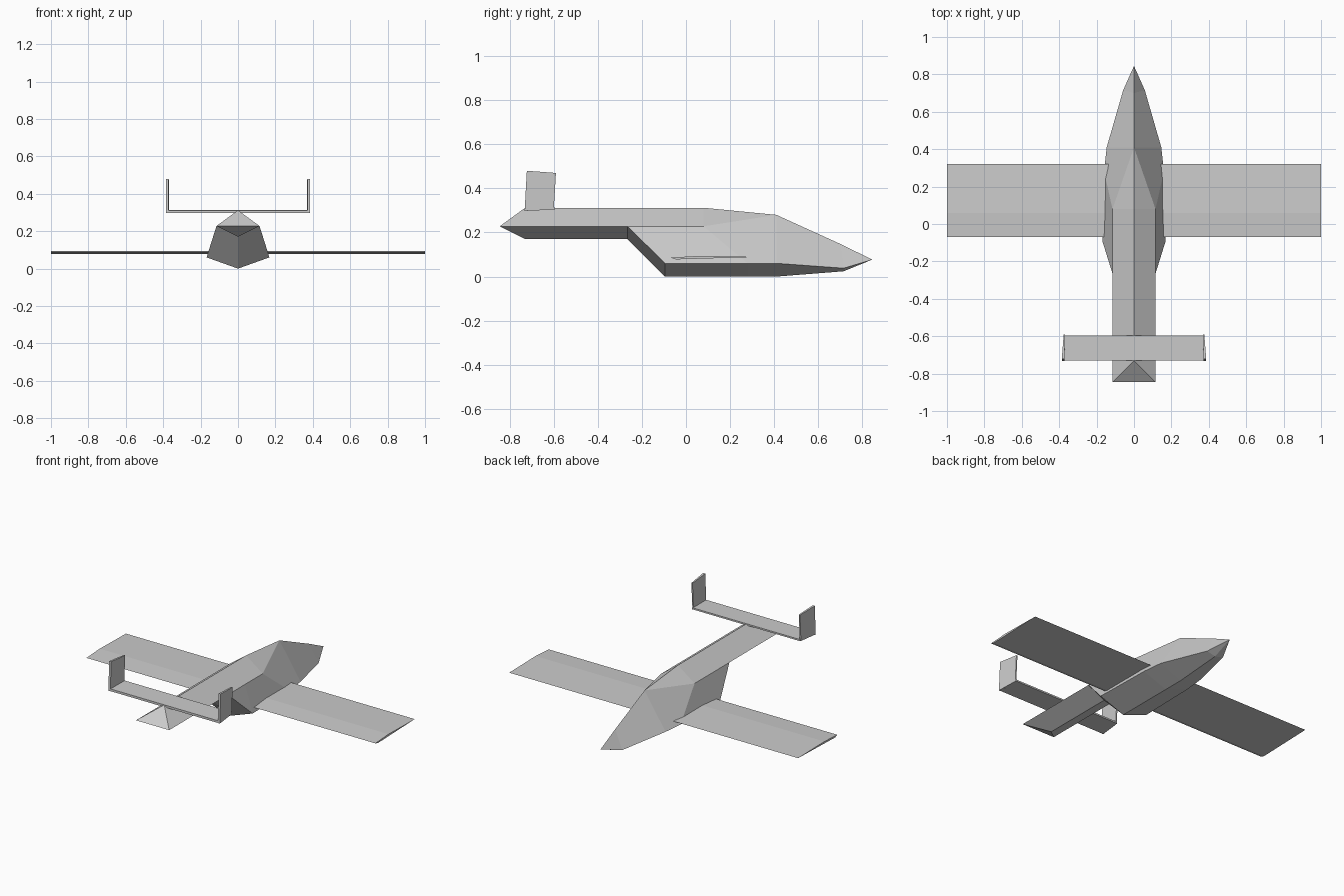
import bpy, bmesh

if "Cube" in bpy.data.objects:
    bpy.data.objects.remove(bpy.data.objects["Cube"])


def loft(name, rings, mirror=False):
    """Skin a closed solid through matching rings of points."""
    bm = bmesh.new()
    loops = [[bm.verts.new(p) for p in r] for r in rings]
    n = len(loops[0])
    for a, b in zip(loops, loops[1:]):
        for i in range(n):
            j = (i + 1) % n
            bm.faces.new((a[i], a[j], b[j], b[i]))
    if n == 6:
        # tail end of the body: upper and lower triangles meeting at a sharp edge
        t, sr, lr, b, ll, sl = loops[0]
        bm.faces.new((t, sr, sl))
        bm.faces.new((lr, b, ll))
    else:
        bm.faces.new(loops[0])
        bm.faces.new(loops[-1])
    bmesh.ops.remove_doubles(bm, verts=bm.verts[:], dist=0.0005)
    bmesh.ops.recalc_face_normals(bm, faces=bm.faces[:])
    me = bpy.data.meshes.new(name)
    bm.to_mesh(me)
    bm.free()
    ob = bpy.data.objects.new(name, me)
    bpy.context.collection.objects.link(ob)
    if mirror:
        ob.modifiers.new("mirror", 'MIRROR')
    return ob


def section(top, shoulder, low, bottom):
    """Six-point symmetric body section; top and bottom are (y, z)."""
    flip = lambda p: (-p[0], p[1], p[2])
    return [(0, *top), shoulder, low, (0, *bottom), flip(low), flip(shoulder)]


# Fuselage: diamond tail boom, deep cabin, pointed nose
end, boom = (0.115, -0.845, 0.228), (0.115, -0.265, 0.228)
brow, chin, nose = (0, 0.41, 0.28), (0, 0.70, 0.148), (0, 0.845, 0.077)
loft("fuselage", [
    section((-0.73, 0.312), end, end, (-0.73, 0.17)),
    section((-0.265, 0.312), boom, boom, (-0.265, 0.17)),
    section((-0.095, 0.312), (0.115, -0.095, 0.228), (0.168, -0.095, 0.06), (-0.095, 0.0)),
    section((0.08, 0.312), (0.115, 0.08, 0.228), (0.16, 0.28, 0.06), (0.28, 0.0)),
    section(brow[1:], brow, (0.146, 0.41, 0.06), (0.41, 0.0)),
    section(chin[1:], chin, (0.058, 0.715, 0.038), (0.715, 0.024)),
    section(nose[1:], nose, nose, nose[1:]),
])

# Main wing: thin four-point airfoil
airfoil = [(-0.07, 0.086), (-0.045, 0.078), (0.32, 0.089), (0.06, 0.094)]
loft("wing", [[(x, y, z) for y, z in airfoil] for x in (-1, 1)])

# Tailplane: thin wedge across the boom
wedge = [(-0.73, 0.298), (-0.73, 0.312), (-0.595, 0.314), (-0.595, 0.304)]
loft("tailplane", [[(x, y, z) for y, z in wedge] for x in (-0.375, 0.375)])

# Twin tail fins, slightly toed
loft("tail_fins", [
    [(0.372, yb, zb), (0.386, yb, zb), (0.376, yf, zf), (0.368, yf, zf)]
    for yb, zb, yf, zf in ((-0.732, 0.298, -0.6, 0.304), (-0.722, 0.48, -0.59, 0.47))
], mirror=True)
